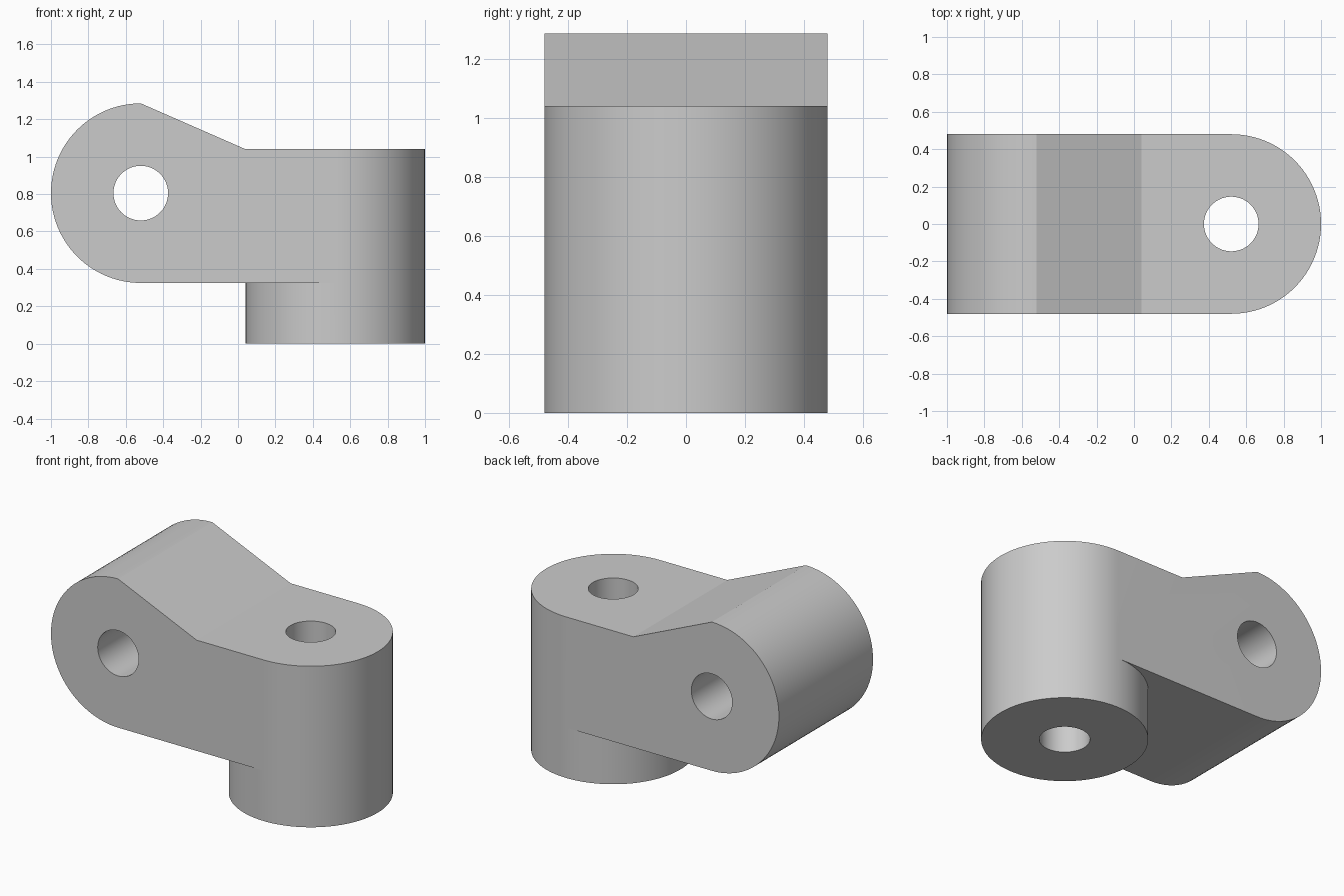
import bpy, bmesh
from math import sin, cos, pi
from mathutils import Vector

cube = bpy.data.objects.get("Cube")
if cube:
    bpy.data.objects.remove(cube, do_unlink=True)

R, HOLE, PIVOT = 0.48, 0.146, 0.52   # round end radius, bore radius, bore offset
ARM_Z, TOP = 0.805, 1.04             # cross bore height, boss height
SEG = 96

grey = bpy.data.materials.new("plain grey")
grey.use_nodes = True
colour = (0.6, 0.6, 0.6, 1)
grey.diffuse_color = colour
grey.node_tree.nodes["Principled BSDF"].inputs["Base Color"].default_value = colour


def arc(cx, cy, r, start, end, n):
    return [(cx + r * cos(start + (end - start) * i / n),
             cy + r * sin(start + (end - start) * i / n)) for i in range(n + 1)]


def prism(name, outline, low, high, along_y=False):
    """Extrude a closed outline along z, or along y for an x-z outline."""
    place = (lambda a, b, h: (a, h, b)) if along_y else (lambda a, b, h: (a, b, h))
    bm = bmesh.new()
    face = bm.faces.new([bm.verts.new(place(a, b, low)) for a, b in outline])
    new = bmesh.ops.extrude_face_region(bm, geom=[face])["geom"]
    shift = Vector(place(0, 0, high - low))
    bmesh.ops.translate(bm, vec=shift, verts=[v for v in new if isinstance(v, bmesh.types.BMVert)])
    bmesh.ops.recalc_face_normals(bm, faces=bm.faces)
    mesh = bpy.data.meshes.new(name)
    bm.to_mesh(mesh)
    bm.free()
    mesh.materials.append(grey)
    obj = bpy.data.objects.new(name, mesh)
    bpy.context.collection.objects.link(obj)
    return obj


def circle(cx, cy, r):
    return arc(cx, cy, r, 0, 2 * pi, SEG)[:-1]


def combine(target, other, operation):
    """Apply an exact boolean and discard the helper."""
    bpy.context.view_layer.objects.active = target
    mod = target.modifiers.new("cut", "BOOLEAN")
    mod.operation, mod.solver, mod.object = operation, "EXACT", other
    bpy.ops.object.modifier_apply(modifier=mod.name)
    bpy.data.objects.remove(other, do_unlink=True)


# Upright boss
body = prism("swivel_link", circle(PIVOT, 0, R), 0, TOP)

# Side arm: rounded end, sloping shoulder, flat deck running into the boss
side = arc(-PIVOT, ARM_Z, R, pi / 2, 3 * pi / 2, SEG // 2)
side += [(PIVOT, ARM_Z - R), (PIVOT, TOP), (PIVOT - R, TOP)]
combine(body, prism("arm", side, -R, R, along_y=True), "UNION")

# Through bores: one vertical, one across
combine(body, prism("upright_bore", circle(PIVOT, 0, HOLE), -1, 2), "DIFFERENCE")
combine(body, prism("cross_bore", circle(-PIVOT, ARM_Z, HOLE), -1, 1, along_y=True), "DIFFERENCE")

# Smooth the round walls, keep the rims crisp
bpy.ops.object.select_all(action="DESELECT")
body.select_set(True)
bpy.context.view_layer.objects.active = body
bpy.ops.object.shade_smooth_by_angle(angle=pi / 9)
